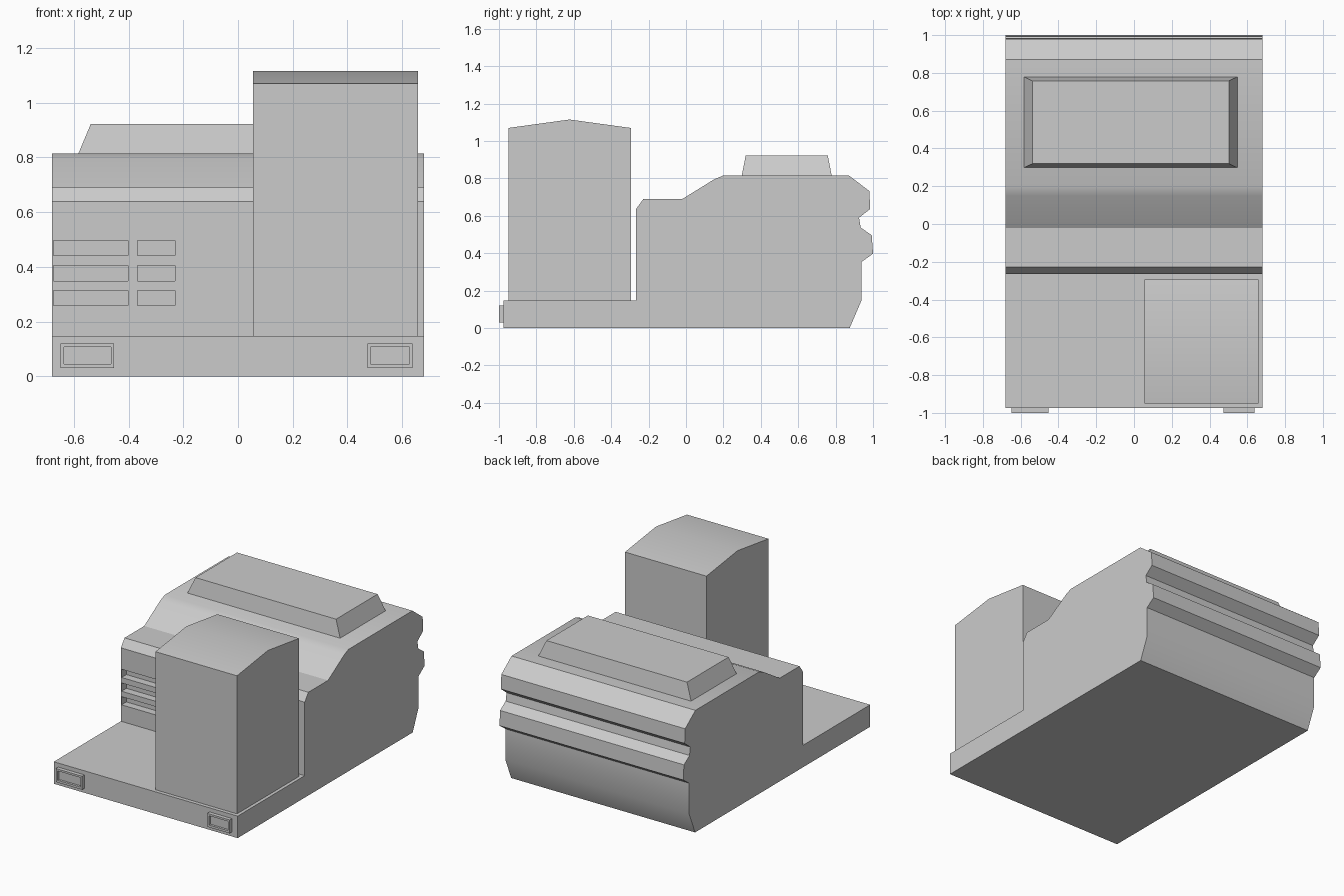
import bpy, bmesh, math

if "Cube" in bpy.data.objects:
    bpy.data.objects.remove(bpy.data.objects["Cube"])


def new_object(name, bm):
    bmesh.ops.recalc_face_normals(bm, faces=bm.faces)
    mesh = bpy.data.meshes.new(name)
    bm.to_mesh(mesh)
    bm.free()
    obj = bpy.data.objects.new(name, mesh)
    bpy.context.collection.objects.link(obj)
    return obj


def extrude_profile(name, points, x0, x1):
    """Sweep a side (y, z) profile across x."""
    bm = bmesh.new()
    face = bm.faces.new([bm.verts.new((x0, y, z)) for y, z in points])
    ext = bmesh.ops.extrude_face_region(bm, geom=[face])["geom"]
    verts = [v for v in ext if isinstance(v, bmesh.types.BMVert)]
    bmesh.ops.translate(bm, verts=verts, vec=(x1 - x0, 0, 0))
    return new_object(name, bm)


def add_box(bm, x, y, z):
    verts = bmesh.ops.create_cube(bm, size=1)["verts"]
    for v in verts:
        v.co = [r[0] if c < 0 else r[1] for c, r in zip(v.co, (x, y, z))]
    return verts


def cut(obj, boxes):
    """Subtract a set of boxes from an object."""
    bm = bmesh.new()
    for box in boxes:
        add_box(bm, *box)
    cutter = new_object(obj.name + "_cutter", bm)
    cutter.hide_render = True
    mod = obj.modifiers.new("recess", "BOOLEAN")
    mod.operation, mod.solver, mod.object = "DIFFERENCE", "EXACT", cutter
    bpy.context.view_layer.objects.active = obj
    bpy.ops.object.modifier_apply(modifier=mod.name)
    bpy.data.objects.remove(cutter)


def smooth(obj):
    bpy.ops.object.select_all(action="DESELECT")
    obj.select_set(True)
    bpy.context.view_layer.objects.active = obj
    bpy.ops.object.shade_smooth_by_angle(angle=math.radians(30))


# Main body with front deck, sloped nose and ribbed rear
body = extrude_profile("body", [
    (-0.975, 0), (0.875, 0), (0.938, 0.147), (0.938, 0.353),
    (1.0, 0.398), (0.993, 0.497), (0.934, 0.537), (0.925, 0.59),
    (0.985, 0.637), (0.98, 0.733), (0.872, 0.815), (0.197, 0.815),
    (0.15, 0.795), (-0.02, 0.69), (-0.228, 0.69), (-0.266, 0.638),
    (-0.266, 0.147), (-0.975, 0.147)], -0.68, 0.68)

# Grille slots in the upright front wall
cut(body, [(xs, (-0.4, -0.215), (z, z + 0.055))
           for z in (0.258, 0.349, 0.441)
           for xs in ((-0.675, -0.402), (-0.367, -0.23))])
smooth(body)

# Tall cabin with a shallow pitched roof
cabin = extrude_profile("cabin", [
    (-0.95, 0.147), (-0.295, 0.147), (-0.295, 1.07),
    (-0.623, 1.115), (-0.95, 1.07)], 0.055, 0.658)
smooth(cabin)

# Raised roof hatch with tapered sides
bm = bmesh.new()
add_box(bm, (-0.585, 0.549), (0.297, 0.78), (0.81, 0.922))
for v in bm.verts:
    if v.co.z > 0.9:
        v.co.x += 0.047 if v.co.x < 0 else -0.047
        v.co.y += 0.022 if v.co.y < 0.5 else -0.022
new_object("roof_hatch", bm)

# Headlights with recessed lenses
for side, x0, x1 in (("left", -0.648, -0.453), ("right", 0.473, 0.638)):
    bm = bmesh.new()
    add_box(bm, (x0, x1), (-1.0, -0.97), (0.03, 0.12))
    lamp = new_object(side + "_headlight", bm)
    cut(lamp, [((x0 + 0.012, x1 - 0.012), (-1.05, -0.985), (0.045, 0.107))])
